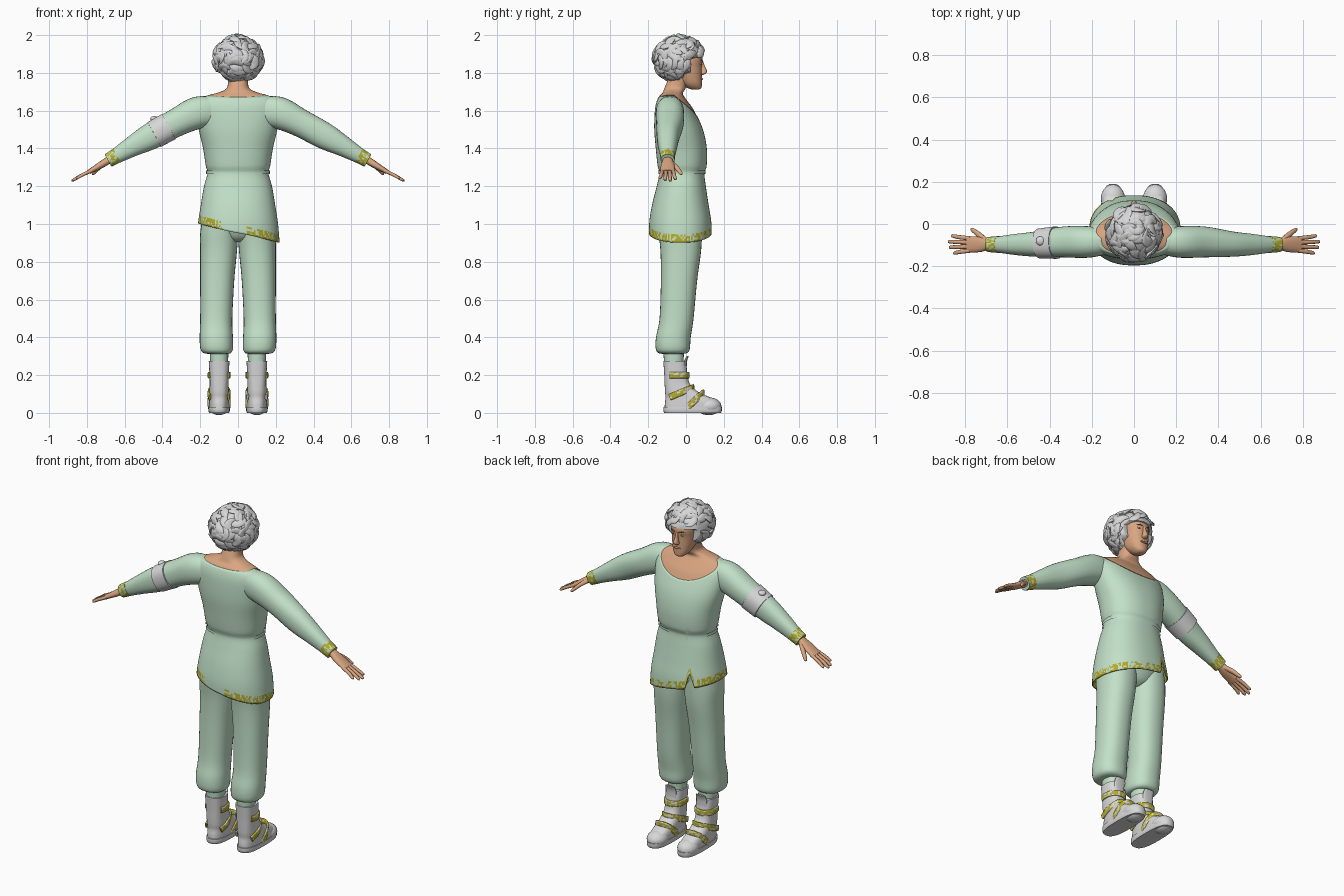
import bpy, bmesh, math, random
from mathutils import Vector

random.seed(4)
if "Cube" in bpy.data.objects:
    bpy.data.objects.remove(bpy.data.objects["Cube"])


def material(name, *rgb):
    m = bpy.data.materials.new(name)
    m.use_nodes = True
    m.diffuse_color = (*rgb, 1)
    m.node_tree.nodes["Principled BSDF"].inputs["Base Color"].default_value = (*rgb, 1)
    return m


GREEN = material("pale green cloth", .54, .75, .58)
GOLD = material("gold trim", .47, .41, .02)
SKIN = material("skin", .70, .38, .22)
WHITE = material("light grey leather", .69, .69, .69)
HAIR = material("silver hair", .68, .68, .69)
BROWN = material("brown", .22, .11, .06)
LIPS = material("lips", .55, .25, .16)


def make(name, bm, mats, mottled=False):
    bmesh.ops.recalc_face_normals(bm, faces=bm.faces)
    if mottled:  # scattered gold over the base colour
        for f in bm.faces:
            f.material_index = int(random.random() < .65)
    me = bpy.data.meshes.new(name)
    bm.to_mesh(me)
    bm.free()
    for m in mats:
        me.materials.append(m)
    ob = bpy.data.objects.new(name, me)
    bpy.context.collection.objects.link(ob)
    bpy.context.view_layer.objects.active = ob
    ob.select_set(True)
    bpy.ops.object.shade_smooth_by_angle(angle=math.radians(50))
    ob.select_set(False)
    return ob


def catmull(pts, steps):
    out = []
    for i in range(len(pts) - 1):
        quad = [pts[max(i - 1, 0)], pts[i], pts[i + 1], pts[min(i + 2, len(pts) - 1)]]
        for k in range(steps):
            t = k / steps
            out.append([b + .5 * t * (c - a + t * (2*a - 5*b + 4*c - d + t * (3*(b - c) + d - a)))
                        for a, b, c, d in zip(*quad)])
    return out + [list(pts[-1])]


def power(v, p=.88):
    return math.copysign(abs(v) ** p, v)


def bridge(bm, rows):
    faces = []
    for a, b in zip(rows, rows[1:]):
        for j in range(len(a)):
            k = (j + 1) % len(a)
            faces.append(bm.faces.new((a[j], a[k], b[k], b[j])))
    return faces


def tube(bm, pts, sides=24, steps=5, ref=None, p=.88):
    """Points are x, y, z, two radii; horizontal rings unless ref is given."""
    path = catmull(pts, steps)
    rows = []
    for i, (x, y, z, ru, rv) in enumerate(path):
        u, v = Vector((1, 0, 0)), Vector((0, 1, 0))
        if ref:
            t = Vector(path[min(i + 1, len(path) - 1)][:3]) - Vector(path[max(i - 1, 0)][:3])
            t.normalize()
            u = Vector(ref)
            u = (u - t * u.dot(t)).normalized()
            v = t.cross(u)
        rows.append([])
        for j in range(sides):
            a = math.tau * j / sides
            co = Vector((x, y, z)) + u * ru * power(math.cos(a), p) + v * rv * power(math.sin(a), p)
            rows[-1].append(bm.verts.new(co))
    bridge(bm, rows)
    for end in (rows[0], rows[-1]):
        bm.faces.new(end)


def part(name, mat, pts, mottled=False, **kw):
    bm = bmesh.new()
    tube(bm, pts, **kw)
    return make(name, bm, [mat, GOLD] if mottled else [mat], mottled)


def ball(name, mat, loc, radii):
    bm = bmesh.new()
    bmesh.ops.create_uvsphere(bm, u_segments=20, v_segments=12, radius=1)
    for v in bm.verts:
        v.co = Vector(loc) + Vector(a * b for a, b in zip(v.co, radii))
    return make(name, bm, [mat])


# Torso profile: height, half width, back, front
PROFILE = catmull([(.88, .222, -.195, .135), (1.0, .212, -.195, .135), (1.1, .197, -.18, .12),
                   (1.2, .18, -.155, .105), (1.27, .161, -.14, .097), (1.305, .17, -.15, .109),
                   (1.4, .185, -.16, .11), (1.5, .208, -.168, .09), (1.6, .222, -.165, .045),
                   (1.65, .21, -.155, .01), (1.68, .165, -.14, -.012), (1.695, .11, -.125, -.015),
                   (1.72, .06, -.115, 0), (1.78, .055, -.09, .02)], 8)
TRIM = .011


def on_torso(z, a, grow=1):
    i = next((i for i, p in enumerate(PROFILE[1:]) if p[0] >= z), len(PROFILE) - 2)
    p, q = PROFILE[i], PROFILE[i + 1]
    t = (z - p[0]) / (q[0] - p[0])
    rx, y0, y1 = (b + t * (c - b) for b, c in zip(p[1:], q[1:]))
    return Vector((grow * rx * power(math.cos(a)),
                   (y0 + y1) / 2 + grow * (y1 - y0) / 2 * power(math.sin(a)), z))


def torso_shell(name, low, high, count, grow=1, trim=0, mats=(GREEN, GOLD)):
    bm, rows, sides = bmesh.new(), [], 144
    for r in range(count + 1):
        rows.append([])
        for j in range(sides):
            a = math.tau * j / sides
            edge, hi = low(a) + TRIM * trim, high(a)
            z = low(a) + TRIM * r if r <= trim else edge + (hi - edge) * (r - trim) / (count - trim)
            rows[-1].append(bm.verts.new(on_torso(z, a, grow)))
    for f in bridge(bm, rows[:trim + 1]):
        c = f.calc_center_median()
        gap = c.y < -.05 and -.08 < c.x < .05
        f.material_index = int(not gap and random.random() < .65)
    bridge(bm, rows[trim:])
    return make(name, bm, mats)


def hem(a):
    x = .22 * math.cos(a)
    slit = .09 * max(0, 1 - abs(x + .1) / .026) if math.sin(a) > 0 else 0
    return .952 - .23 * x + slit


def neckline(a):
    s = math.sin(a)
    return 1.684 - (.11 if s > 0 else .012) * s * s


# Tunic, waist cord and bust
tunic = torso_shell("tunic", hem, neckline, 60, trim=4)
solid = tunic.modifiers.new("cloth thickness", "SOLIDIFY")
solid.thickness = .006
torso_shell("waist_cord", lambda a: 1.264, lambda a: 1.284, 3, 1.045)
torso_shell("bust", lambda a: 1.5, lambda a: 1.775, 40, .98, mats=(SKIN,))
part("hips", GREEN, [(0, -.03, .905, .03, .06), (0, -.03, .94, .11, .1),
                     (0, -.03, 1.05, .18, .135), (0, -.03, 1.18, .15, .1)])

for s, side in ((1, "left"), (-1, "right")):
    Y = (0, 1, 0)
    # Sleeve, cuff and hand
    part(side + "_sleeve", GREEN, [
        (s*.1, -.08, 1.595, .055, .07), (s*.21, -.085, 1.59, .074, .085), (s*.33, -.085, 1.535, .073, .074),
        (s*.46, -.095, 1.465, .06, .07), (s*.56, -.097, 1.41, .05, .054), (s*.67, -.097, 1.345, .034, .036)],
        sides=32, ref=Y)
    part(side + "_cuff", GREEN, [(s*.64, -.097, 1.363, .04, .041), (s*.688, -.097, 1.336, .036, .037)],
         True, sides=40, steps=5, ref=Y)
    bm = bmesh.new()
    tube(bm, [(s*.66, -.097, 1.35, .025, .022), (s*.69, -.097, 1.335, .026, .02),
              (s*.73, -.097, 1.31, .036, .018), (s*.79, -.097, 1.275, .038, .012)], ref=Y)
    for k, reach in enumerate((.855, .875, .88, .865)):
        off = .029 - .0193 * (3 - k)
        y0, y1 = -.097 + off, -.097 + off * 1.4
        tip = 1.275 - (reach - .79) * .52
        tube(bm, [(s*.775, y0, 1.283, .010, .010), (s*(reach + .79) / 2, (y0 + y1) / 2, (1.28 + tip) / 2, .0098, .009),
                  (s*(reach - .006), y1, tip + .003, .008, .007), (s*reach, y1, tip, .003, .003)], sides=10, ref=Y)
    tube(bm, [(s*.70, -.08, 1.325, .013, .013), (s*.735, -.05, 1.298, .013, .011),
              (s*.765, -.027, 1.268, .009, .008), (s*.77, -.022, 1.262, .003, .003)], sides=10, ref=Y)
    make(side + "_hand", bm, [SKIN])

    # Gathered trouser leg and sock
    part(side + "_trouser_leg", GREEN, [
        (s*.095, -.035, 1.05, .09, .12), (s*.1, -.03, .95, .1, .115), (s*.103, -.028, .85, .097, .107),
        (s*.11, -.037, .7, .09, .096), (s*.115, -.05, .5, .085, .09), (s*.115, -.067, .4, .088, .092),
        (s*.113, -.07, .34, .086, .09), (s*.11, -.07, .317, .072, .075), (s*.105, -.07, .312, .045, .045)], sides=32)
    part(side + "_sock", GREEN, [(s*.1, -.065, .24, .046, .05), (s*.1, -.065, .33, .05, .055)], steps=1)

    # Boot with sole, toe cap, tongue and straps
    part(side + "_boot", WHITE, [
        (s*.1, .035, .02, .053, .148), (s*.1, .034, .05, .054, .146), (s*.1, .012, .08, .053, .12),
        (s*.1, -.022, .11, .052, .089), (s*.1, -.045, .15, .05, .068), (s*.1, -.053, .2, .051, .062),
        (s*.1, -.06, .275, .055, .06)], sides=32, p=.75)
    part(side + "_sole", WHITE, [(s*.1, .035, 0, .053, .15), (s*.1, .035, .012, .057, .155),
                                 (s*.1, .035, .03, .057, .155)], sides=32, steps=2, p=.72)
    ball(side + "_toe_cap", WHITE, (s*.1, .12, .035), (.057, .068, .047))
    part(side + "_boot_tongue", WHITE, [(s*.1, -.004, .22, .03, .008), (s*.1, -.003, .27, .034, .008),
                                        (s*.1, .008, .3, .03, .006)])
    for k, (cy, ry, low, top) in enumerate(((-.053, .066, .2, .2), (-.045, .083, .1, .135), (.035, .057, .055, .108))):
        arc = [math.radians(d) for d in range(-30, 211, 20)]
        part(f"{side}_boot_strap_{k + 1}", WHITE,
             [(s*.1 + .055 * power(math.cos(a), .8), cy + ry * math.sin(a), low + (top - low) * math.sin(a), .017, .006)
              for a in arc], True, sides=16, steps=2, ref=(0, 0, 1), p=.6)

    # Eye and brow
    ball(side + "_eye", WHITE, (s*.029, .077, 1.848), (.011, .007, .005))
    ball(side + "_iris", BROWN, (s*.029, .0815, 1.848), (.005, .004, .005))
    part(side + "_brow", BROWN, [(s*.014, .086, 1.863, .003, .004), (s*.03, .082, 1.868, .003, .004),
                                 (s*.046, .071, 1.864, .002, .002)], sides=8, ref=(0, 0, 1))

# Armband with a round stud
part("armband", WHITE, [(-.368, -.088, 1.515, .077, .076), (-.445, -.092, 1.473, .071, .074)], sides=40, steps=2, ref=(0, 1, 0))
ball("armband_stud", WHITE, (-.443, -.08, 1.557), (.022, .022, .014))

# Head and features
part("head", SKIN, [
    (0, .05, 1.712, .018, .02), (0, .043, 1.722, .032, .039), (0, .028, 1.745, .049, .056),
    (0, .01, 1.785, .061, .074), (0, 0, 1.83, .068, .084), (0, -.003, 1.88, .073, .09),
    (0, -.01, 1.93, .062, .075), (0, -.01, 1.96, .03, .04)], sides=32)
part("nose", SKIN, [(0, .085, 1.79, .009, .008), (0, .09, 1.797, .016, .015), (0, .091, 1.81, .013, .02),
                    (0, .086, 1.835, .008, .014), (0, .083, 1.862, .008, .008)], sides=16)
ball("mouth", LIPS, (0, .082, 1.768), (.022, .008, .006))

# Curly hair: cap hollowed at the face, covered in wavy locks
CENTRE, SIZE = Vector((0, -.036, 1.873)), Vector((.12, .128, .113))


def on_hair(n, lift=1.0):
    return CENTRE + Vector(a * b for a, b in zip(n, SIZE)) * lift


bm = bmesh.new()
bmesh.ops.create_icosphere(bm, subdivisions=4, radius=1)
for v in bm.verts:
    wave = math.sin(9 * v.co.x + 4 * v.co.z) * math.sin(8 * v.co.y - 5 * v.co.z)
    v.co = on_hair(v.co, 1 + .03 * wave)
    if v.co.z < 1.885:
        v.co.y = min(v.co.y, .025 if v.co.z > 1.8 else -.01)
make("hair_cap", bm, [HAIR])

bm, made = bmesh.new(), 0
while made < 130:
    n = Vector(random.gauss(0, 1) for _ in range(3)).normalized()
    start, turn = random.uniform(0, math.tau), random.choice((-1, 1)) * random.uniform(.1, .5)
    lift, first, pts = random.uniform(.02, .09), n.copy(), []
    for k in range(7):
        east = n.cross(Vector((.1, .2, 1))).normalized()
        a = start + turn * k
        n = (n + .13 * (east * math.cos(a) + n.cross(east) * math.sin(a))).normalized()
        w = math.sin(math.pi * (k + .6) / 7.2)
        pts.append((*on_hair(n, 1.0 + lift * w), .003 + .006 * w, .004 + .019 * w))
    if any((p[1] > .03 and p[2] < 1.89) or (p[1] > -.02 and p[2] < 1.795) for p in pts):
        continue
    tube(bm, pts, sides=12, steps=3, ref=first, p=1)
    made += 1
make("hair_locks", bm, [HAIR])
